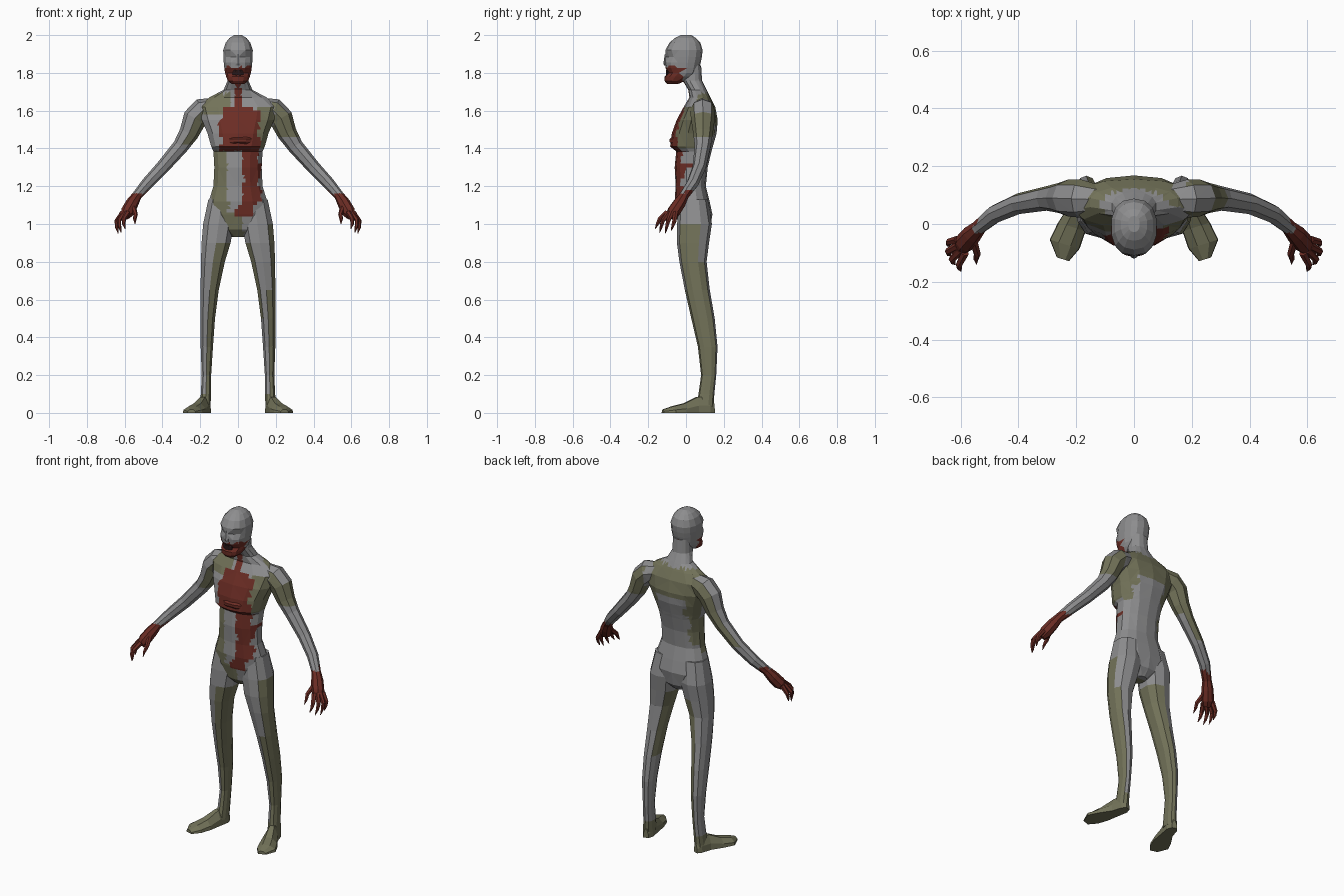
import bpy, bmesh, math
from mathutils import Vector

if "Cube" in bpy.data.objects:
    bpy.data.objects.remove(bpy.data.objects["Cube"])

GREY, OLIVE, RED, DARK = range(4)
MATS = []
for nm, c in [("grey skin", (.27, .27, .275)), ("olive stain", (.17, .17, .10)),
              ("dried red", (.15, .026, .018)), ("mouth dark", (.02, .008, .008))]:
    m = bpy.data.materials.new(nm)
    m.diffuse_color = (*c, 1)
    m.use_nodes = True
    m.node_tree.nodes["Principled BSDF"].inputs["Base Color"].default_value = m.diffuse_color
    MATS.append(m)


def skin(name, rings, rule, step=None, tweak=None):
    """Bridge rings of points, cap the ends, cut for colour edges, colour by rule."""
    bm = bmesh.new()
    vs = [[bm.verts.new(p) for p in r] for r in rings]
    n = len(vs[0])
    for a, b in zip(vs, vs[1:]):
        for i in range(n):
            bm.faces.new((a[i], a[(i + 1) % n], b[(i + 1) % n], b[i]))
    bm.faces.new(vs[0])
    bm.faces.new(vs[-1])
    if tweak:
        for v in bm.verts:
            tweak(v.co)
    bmesh.ops.recalc_face_normals(bm, faces=bm.faces)
    if step:
        bmesh.ops.triangulate(bm, faces=bm.faces)
        for ax in (0, 2):
            no = Vector((ax == 0, 0, ax == 2))
            lo = min(v.co[ax] for v in bm.verts)
            hi = max(v.co[ax] for v in bm.verts)
            for k in range(math.ceil(lo / step), math.floor(hi / step) + 1):
                bmesh.ops.bisect_plane(bm, geom=bm.verts[:] + bm.edges[:] + bm.faces[:],
                                       plane_co=no * (k * step + .0003), plane_no=no)
    bm.normal_update()
    for f in bm.faces:
        f.material_index = rule(f.calc_center_median(), f.normal)
    me = bpy.data.meshes.new(name)
    bm.to_mesh(me)
    bm.free()
    for m in MATS:
        me.materials.append(m)
    ob = bpy.data.objects.new(name, me)
    bpy.context.collection.objects.link(ob)
    return ob


def flat_ring(x, y, z, rx, ry, n=12, p=.85):
    """Horizontal rounded ring."""
    out = []
    for i in range(n):
        a = 2 * math.pi * (i + .5) / n
        c, s = math.cos(a), math.sin(a)
        out.append(Vector((x + rx * math.copysign(abs(c) ** p, c),
                           y + ry * math.copysign(abs(s) ** p, s), z)))
    return out


def body_ring(z, w, yf, yb, n=14):
    return flat_ring(0, (yf + yb) / 2, z, w, (yb - yf) / 2, n)


def tube(name, pts, side, rule, n=8, step=None):
    """Tube along (x, y, z, radius) points, square to its path."""
    ps = [Vector((side * p[0], p[1], p[2])) for p in pts]
    rings = []
    for i, p in enumerate(ps):
        t = (ps[min(i + 1, len(ps) - 1)] - ps[max(i - 1, 0)]).normalized()
        u = t.cross(Vector((0, 1, .01))).normalized()
        v = t.cross(u)
        r = pts[i][3]
        rings.append([p + (u * math.cos(a) + v * math.sin(a)) * r
                      for a in (2 * math.pi * k / n for k in range(n))])
    return skin(name, rings, rule, step)


# Torso and neck
def torso_rule(c, n):
    x, y, z = c
    wob = .012 * math.sin(z * 45) + .008 * math.sin(z * 97)
    if n.y < .15 and y < .06:
        if abs(x) < .015 and z > 1.58:
            return RED
        if 1.39 < z < 1.62 and -.095 + wob + max(0, z - 1.58) < x < .115 + wob / 2 - max(0, z - 1.58):
            return RED
        if 1.04 < z <= 1.39 and .03 - max(0, 1.13 - z) * .7 < x < .115 + wob - max(0, 1.13 - z) * .5:
            return RED
        if 1.59 < z < 1.69 and -.2 < x < -.03:
            return OLIVE
        if 1.4 < z < 1.62 and x > .1:
            return OLIVE
        if z < 1.39 and -.14 < x < -.05 and z > 1.0 - x * .8 - .02:
            return OLIVE
        if z < 1.06 and abs(x + .04) < .07:
            return OLIVE
        return GREY
    if z > 1.69:
        return GREY
    if z > 1.52 + wob:
        return OLIVE
    if 1.22 < z and (x < -.09 + wob or (x > .1 + wob and z > 1.38)):
        return OLIVE
    return GREY


skin("torso", [body_ring(*r) for r in [
    (.93, .035, .0, .09), (.97, .10, -.035, .125), (1.05, .165, -.052, .14),
    (1.12, .158, -.06, .125), (1.2, .133, -.055, .105), (1.3, .128, -.06, .115),
    (1.385, .133, -.052, .135), (1.41, .145, -.084, .142), (1.48, .165, -.075, .162),
    (1.55, .195, -.05, .168), (1.62, .215, -.012, .155), (1.67, .155, .018, .13),
    (1.71, .078, .012, .11), (1.76, .056, -.018, .085), (1.84, .052, -.02, .08)]],
    torso_rule, .02)

# Lower rib edge, a dark ledge across the chest
skin("rib_ledge", [flat_ring(.01, -.045, z, .075, r, 8) for z, r in
                   [(1.42, .03), (1.435, .046), (1.45, .046), (1.46, .03)]],
     lambda c, n: RED)


# Head with sunken eyes and bloody jaw
def sockets(co):
    if co.y < -.06 and 1.87 < co.z < 1.9 and abs(co.x) > .01:
        co.y += .012


def head_rule(c, n):
    return RED if c.z < 1.832 and c.y < -.015 else GREY


skin("head", [body_ring(*r) for r in [
    (1.74, .032, -.1, -.045), (1.757, .055, -.113, -.005), (1.78, .064, -.114, .045),
    (1.80, .07, -.094, .06), (1.825, .074, -.108, .07), (1.855, .077, -.112, .078),
    (1.885, .079, -.11, .084), (1.92, .08, -.109, .088), (1.96, .067, -.088, .076),
    (1.985, .046, -.058, .052), (2.0, .02, -.028, .028)]], head_rule, .02, sockets)
skin("mouth", [flat_ring(0, -.092, z, w, .014, 8) for z, w in
               [(1.784, .02), (1.79, .03), (1.808, .03), (1.815, .02)]], lambda c, n: DARK)
skin("nose", [flat_ring(0, y, z, w, .012, 6) for y, z, w in
              [(-.103, 1.84, .014), (-.108, 1.85, .013), (-.1, 1.9, .007)]], lambda c, n: GREY)

for s, side in ((1, "left"), (-1, "right")):
    # Legs
    def leg_rule(c, n):
        if c.z < .13:
            return OLIVE
        if s > 0:
            if n.x > .3 and n.y < .5 and c.z < .98:
                return OLIVE
            return OLIVE if n.x < -.6 and .5 < c.z < .92 else GREY
        return OLIVE if n.x > .25 and c.z < .86 else GREY

    skin(side + "_leg", [flat_ring(s * x, y, z, rx, ry, 10) for x, y, z, rx, ry in [
        (.085, .04, 1.13, .075, .075), (.103, .045, 1.0, .085, .092),
        (.116, .037, .9, .08, .085), (.133, .037, .8, .066, .072),
        (.15, .06, .65, .05, .066), (.16, .09, .5, .04, .062),
        (.165, .115, .35, .034, .052), (.167, .12, .2, .026, .04),
        (.17, .108, .1, .028, .042), (.174, .1, .03, .03, .046)]], leg_rule)

    # Feet, sections from heel to toe, turned outward
    rings = []
    d = Vector((s * .3, -.95, 0)).normalized()
    u = Vector((-d.y, d.x, 0))
    for x, y, w, h in [(.168, .148, .015, .05), (.172, .12, .03, .085), (.187, .06, .034, .085),
                       (.215, -.01, .05, .05), (.24, -.07, .054, .035), (.246, -.122, .022, .018)]:
        rings.append([Vector((s * x, y, 0)) + u * (w * a) + Vector((0, 0, h * b)) for a, b in
                      [(-1, 0), (1, 0), (.95, .45), (.4, 1), (-.4, 1), (-.95, .45)]])
    skin(side + "_foot", rings, lambda c, n: OLIVE)

    # Arms
    def arm_rule(c, n):
        if c.z < 1.17 + .02 * math.sin(c.y * 90):
            return RED
        if s > 0:
            return OLIVE if c.z > 1.46 and c.x > .19 and n.z < .6 else GREY
        if c.z > 1.3 and (n.y > .4 or (n.z < -.2 and c.z > 1.42)):
            return OLIVE
        return GREY

    tube(side + "_arm", [(.12, .085, 1.62, .05), (.185, .088, 1.602, .066), (.228, .09, 1.56, .064),
                         (.26, .09, 1.48, .052), (.305, .088, 1.41, .042), (.40, .07, 1.30, .036),
                         (.48, .035, 1.215, .032), (.535, -.01, 1.15, .026),
                         (.56, -.035, 1.11, .034), (.585, -.065, 1.065, .036),
                         (.598, -.085, 1.04, .024)], s, arm_rule, 8, .02)

    # Clawed fingers and thumb
    for i, (ax, ay, bx, by, bz, tx, ty, tz) in enumerate([
            (.585, -.1, .605, -.14, 1.025, .598, -.163, .975),
            (.60, -.09, .63, -.122, 1.02, .618, -.14, .955),
            (.608, -.075, .643, -.095, 1.015, .634, -.11, .95),
            (.61, -.055, .64, -.062, 1.015, .638, -.078, .965),
            (.555, -.06, .542, -.105, 1.05, .545, -.138, 1.0)]):
        az = 1.09 if i == 4 else 1.06
        tube(f"{side}_finger_{i + 1}", [
            (ax, ay, az, .015), (bx, by, bz, .012),
            ((bx + tx) / 2 + .003, (by + ty) / 2, (bz + tz) / 2, .009), (tx, ty, tz, .002)],
            s, lambda c, n: RED, 6)
